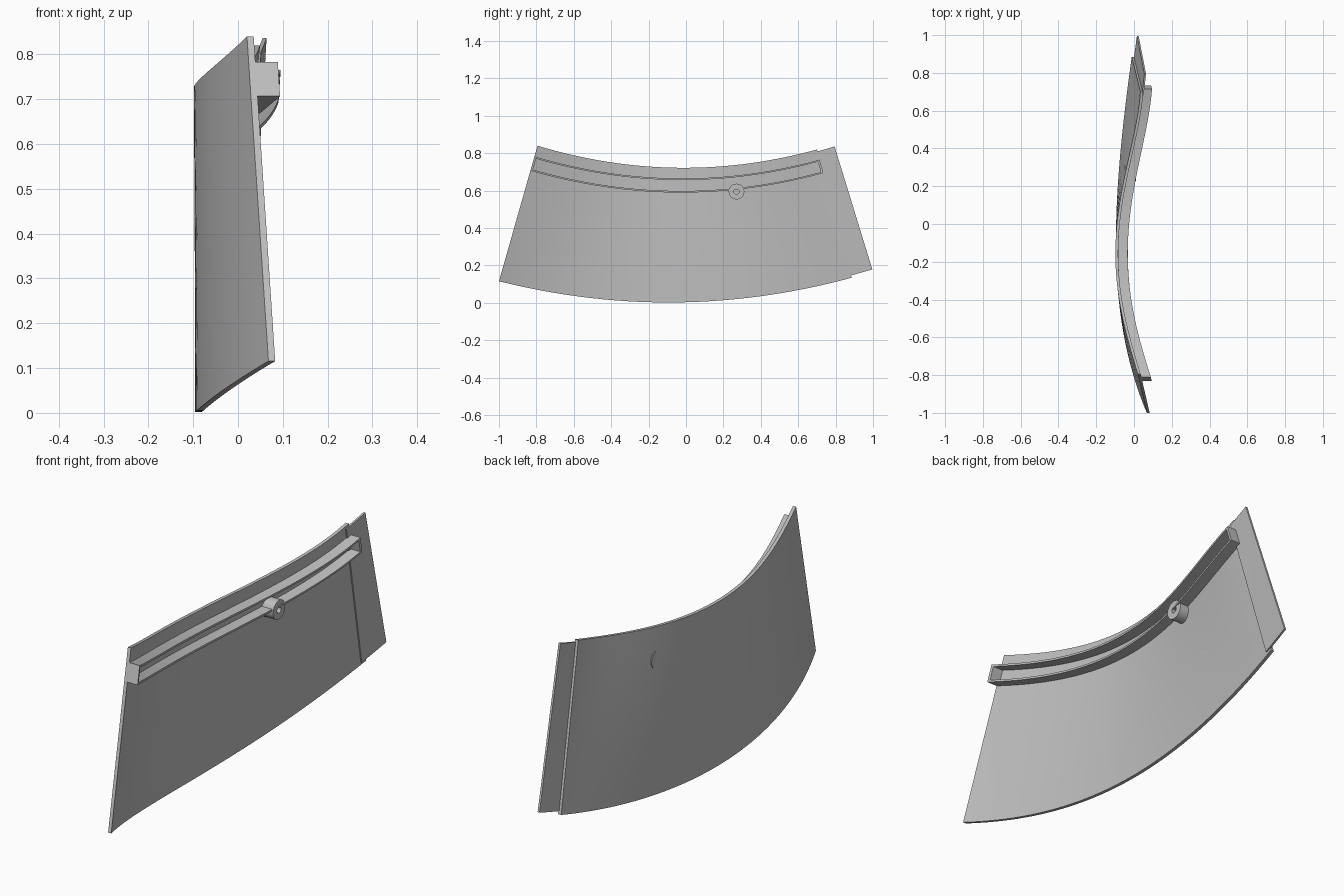
import bpy
import bmesh
import math
from mathutils import Vector

cube = bpy.data.objects.get("Cube")
if cube:
    bpy.data.objects.remove(cube, do_unlink=True)

# One plain grey for every part
grey = bpy.data.materials.new("light_grey")
grey.use_nodes = True
grey.diffuse_color = (0.52, 0.52, 0.52, 1)
grey.node_tree.nodes["Principled BSDF"].inputs["Base Color"].default_value = (0.52, 0.52, 0.52, 1)

# Plan curves (y, x) of the outer face along the bottom and top edges
BOTTOM = [(-1.0, 0.068), (-0.62, -0.048), (-0.15, -0.095), (0.4, -0.07), (0.885, -0.012)]
TOP = [(-0.794, 0.02), (-0.5, -0.06), (-0.2, -0.098), (0.25, -0.05), (0.70, 0.034)]


def interpolate(points, y):
    """Smooth polynomial through the points, straight past the last one."""
    end = points[-1][0]
    if y > end:
        a, b = interpolate(points, end - 0.1), points[-1][1]
        return b + (b - a) * (y - end) / 0.1
    total = 0
    for i, (yi, xi) in enumerate(points):
        for j, (yj, _) in enumerate(points):
            if i != j:
                xi *= (y - yj) / (yi - yj)
        total += xi
    return total


def edge(points, u, base, bend, centre):
    y = points[0][0] + u * (points[-1][0] - points[0][0])
    return Vector((interpolate(points, y), y, base + bend * (y - centre) ** 2))


def surface(u, v):
    """Ruled surface between the bottom edge (v=0) and the top edge (v=1)."""
    low = edge(BOTTOM, u, 0.002, 0.138, -0.093)
    high = edge(TOP, u, 0.722, 0.193, -0.012)
    return low.lerp(high, v)


def finish(name, bm):
    bmesh.ops.recalc_face_normals(bm, faces=bm.faces)
    mesh = bpy.data.meshes.new(name)
    bm.to_mesh(mesh)
    bm.free()
    mesh.materials.append(grey)
    obj = bpy.data.objects.new(name, mesh)
    bpy.context.collection.objects.link(obj)
    bpy.ops.object.select_all(action="DESELECT")
    obj.select_set(True)
    bpy.context.view_layer.objects.active = obj
    bpy.ops.object.shade_smooth_by_angle(angle=math.radians(30))
    return obj


def slab(name, us, vs, depth, nu=48, nv=1):
    """Curved plate over a patch of the surface, thickened along +x."""
    bm = bmesh.new()
    bmesh.ops.create_grid(bm, x_segments=nu, y_segments=nv, size=0.5)
    for vert in bm.verts:
        u = us[0] + (vert.co.x + 0.5) * (us[1] - us[0])
        v = vs[0] + (vert.co.y + 0.5) * (vs[1] - vs[0])
        vert.co = surface(u, v) + Vector((depth[0], 0, 0))
    new = bmesh.ops.extrude_face_region(bm, geom=bm.faces[:], use_keep_orig=True)["geom"]
    moved = [g for g in new if isinstance(g, bmesh.types.BMVert)]
    bmesh.ops.translate(bm, verts=moved, vec=(depth[1] - depth[0], 0, 0))
    return finish(name, bm)


# Main curved panel and the thin joining tab on its rear end
slab("panel", (0, 1), (0, 1), (0, 0.015), nv=6)
slab("joining_tab", (0.985, 1.061), (0.018, 0.985), (0.011, 0.02), nu=4, nv=6)

# Open channel rail: two flanges closed by an end cap at each end
LOW, HIGH, WALL = 0.816, 0.921, 0.012
REACH = (0.012, 0.065)
slab("rail_lower_flange", (0, 1), (LOW, LOW + WALL), REACH)
slab("rail_upper_flange", (0, 1), (HIGH - WALL, HIGH), REACH)
slab("rail_front_cap", (0, 0.007), (LOW, HIGH), REACH, nu=1)
slab("rail_rear_cap", (0.993, 1), (LOW, HIGH), REACH, nu=1)

# Round boss with a centre hole, on the lower flange
bm = bmesh.new()
base = surface(0.686, 0.805)
start, stop = base.x + 0.008, base.x + 0.07
profile = [(start, 0.014), (start, 0.042), (stop, 0.042), (stop, 0.014)]
ring = [bm.verts.new((x, 0.27, 0.595 + r)) for x, r in profile]
sides = [bm.edges.new((ring[i], ring[(i + 1) % 4])) for i in range(4)]
bmesh.ops.spin(bm, geom=ring + sides, cent=(0, 0.27, 0.595), axis=(1, 0, 0),
               angle=math.tau, steps=32)
bmesh.ops.remove_doubles(bm, verts=bm.verts, dist=0.0001)
finish("boss", bm)
